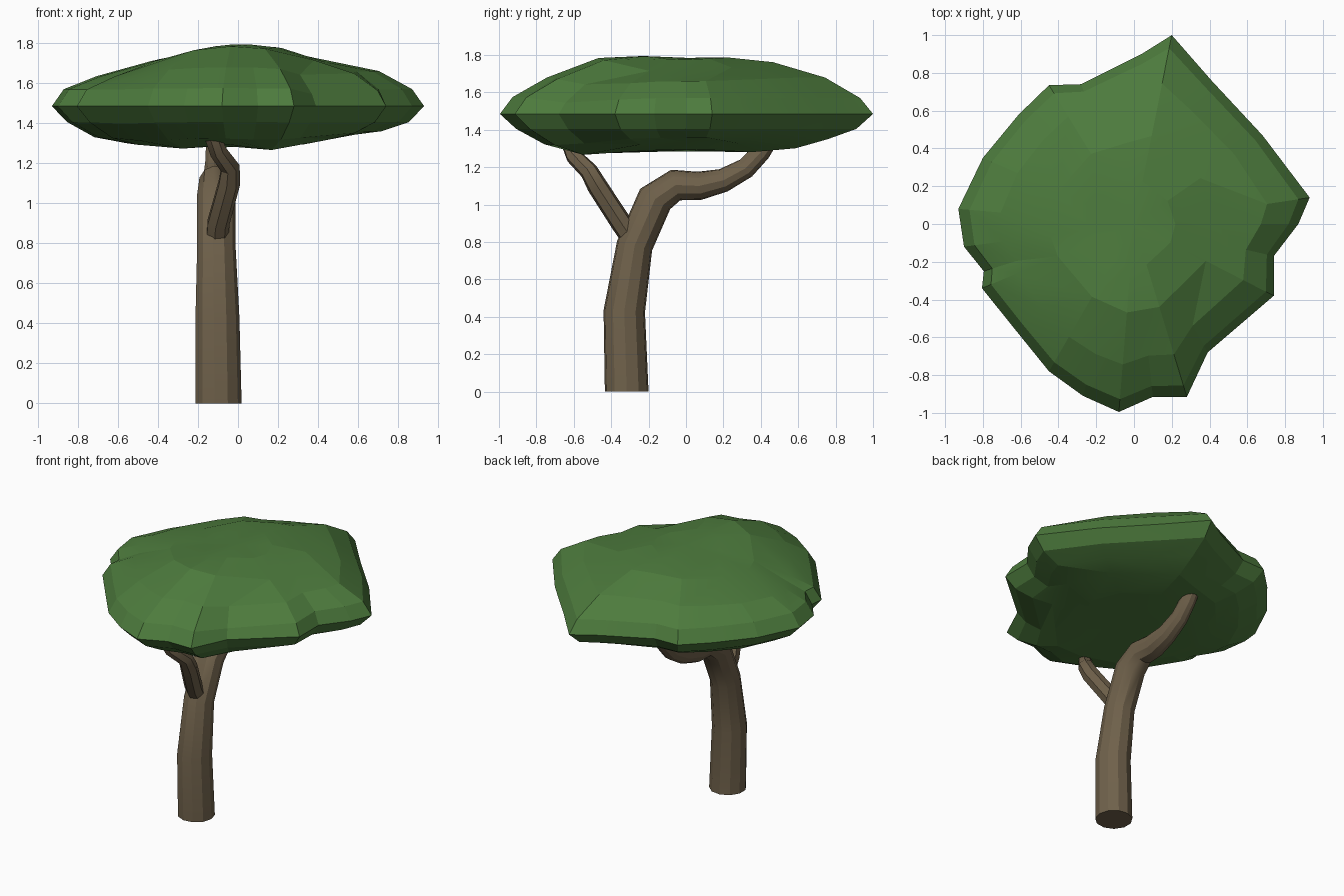
import bpy, bmesh, math
from mathutils import Vector

if "Cube" in bpy.data.objects:
    bpy.data.objects.remove(bpy.data.objects["Cube"])


def finish(bm, name, color, angle):
    bmesh.ops.recalc_face_normals(bm, faces=bm.faces)
    me = bpy.data.meshes.new(name)
    bm.to_mesh(me)
    bm.free()
    ob = bpy.data.objects.new(name, me)
    bpy.context.collection.objects.link(ob)
    mat = bpy.data.materials.new(name + "_material")
    mat.diffuse_color = (*color, 1)
    mat.use_nodes = True
    mat.node_tree.nodes["Principled BSDF"].inputs["Base Color"].default_value = mat.diffuse_color
    me.materials.append(mat)
    bpy.ops.object.select_all(action='DESELECT')
    ob.select_set(True)
    bpy.context.view_layer.objects.active = ob
    bpy.ops.object.shade_smooth_by_angle(angle=math.radians(angle))
    return ob


def bridge(bm, a, b):
    """Join two rings; a may have twice as many points as b."""
    if len(a) < len(b):
        a, b = b, a
    n, m = len(a), len(b)
    for i in range(m):
        j = (i + 1) % m
        if n == m:
            bm.faces.new((a[i], a[j], b[j], b[i]))
        else:
            bm.faces.new((a[2 * i], a[2 * i + 1], b[i]))
            bm.faces.new((a[2 * i + 1], a[(2 * i + 2) % n], b[j], b[i]))


def tube(name, path, sides, color, flat_base=False):
    """Tapered limb through (x, y, z, radius) points."""
    bm = bmesh.new()
    pts = [Vector(p[:3]) for p in path]
    rings = []
    for k, p in enumerate(pts):
        t = pts[min(k + 1, len(pts) - 1)] - pts[max(k - 1, 0)]
        if k == 0 and flat_base:
            t = Vector((0, 0, 1))
        t.normalize()
        v = t.cross(Vector((1, 0, 0))).normalized()
        u = v.cross(t)
        r = path[k][3]
        rings.append([bm.verts.new(p + r * (math.cos(a) * u + math.sin(a) * v))
                      for a in (math.tau * i / sides for i in range(sides))])
    for a, b in zip(rings, rings[1:]):
        bridge(bm, a, b)
    bm.faces.new(rings[0])
    bm.faces.new(rings[-1])
    return finish(bm, name, color, 32)


BARK = (0.16, 0.12, 0.07)
LEAF = (0.075, 0.2, 0.047)

# Trunk bending backwards into the main limb
tube("trunk", [(-.10, -.317, 0, .118), (-.105, -.33, .43, .112), (-.11, -.275, .78, .098),
               (-.11, -.165, 1.03, .098), (-.11, -.055, 1.105, .086), (-.11, .07, 1.10, .077),
               (-.11, .2, 1.13, .064), (-.11, .32, 1.195, .056), (-.11, .40, 1.28, .052),
               (-.11, .45, 1.36, .05)], 11, BARK, True)

# Small side branch towards the front
tube("side_branch", [(-.105, -.29, .82, .058), (-.10, -.345, .90, .058), (-.045, -.475, 1.10, .056),
                     (-.04, -.52, 1.18, .05), (-.10, -.60, 1.26, .045),
                     (-.13, -.63, 1.34, .042)], 7, BARK)

# Canopy: irregular outline stacked as shrinking rings
outline = [(.93, .14), (.68, .47), (.41, .76), (.20, 1.0), (.04, .90), (-.08, .84),
           (-.28, .74), (-.45, .735), (-.61, .58), (-.80, .35), (-.93, .08), (-.90, -.12),
           (-.795, -.25), (-.805, -.34), (-.62, -.57), (-.45, -.78), (-.27, -.91), (-.08, -.995),
           (.10, -.915), (.28, -.915), (.39, -.68), (.74, -.38), (.74, -.17), (.87, 0)]
# scale, height, blend to ellipse, front lift, back lift, right lift, left lift
levels = [(.38, 1.285, .6, -.005, -.005, .01, 0), (.62, 1.31, .4, -.04, -.01, .025, -.01),
          (.78, 1.35, .2, -.03, 0, .01, -.02), (.92, 1.405, .07, 0, 0, 0, 0),
          (1, 1.485, 0, 0, 0, 0, 0), (.94, 1.57, .07, .005, 0, 0, 0),
          (.77, 1.66, .25, .02, .02, 0, -.025), (.5, 1.71, .5, .075, .05, -.005, 0),
          (.25, 1.765, .7, .03, .02, .01, -.01)]
# local bumps and hollows: x, y, size, height, applies to the upper side
bumps = [(.45, -.5, .22, -.05, True), (.3, .35, .2, .015, True), (-.5, -.3, .2, -.015, True),
         (-.1, -.55, .14, .03, False), (.17, -.6, .12, -.012, False), (-.42, -.45, .2, -.015, False)]
bm = bmesh.new()
rings = []
for k, (s, z, blend, front, back, right, left) in enumerate(levels):
    ring = []
    for i, (x, y) in enumerate(outline):
        if s < .7 and i % 2 == 0:
            continue  # coarser facets near the middle
        d = Vector((x, y))
        r = d.length
        d.normalize()
        p = d * s * ((1 - blend) * r + blend * .88)
        h = z + (back if d.y > 0 else front) * d.y ** 2 + (right if d.x > 0 else left) * d.x ** 2
        if k != 4:
            for bx, by, size, lift, upper in bumps:
                if upper == (k > 4):
                    h += lift * math.exp(-((p.x - bx) ** 2 + (p.y - by) ** 2) / size ** 2)
        ring.append(bm.verts.new((p.x, p.y, h)))
    rings.append(ring)
for a, b in zip(rings, rings[1:]):
    bridge(bm, a, b)
for ring, z in ((rings[0], 1.29), (rings[-1], 1.785)):
    tip = bm.verts.new((0, 0, z))
    for i in range(len(ring)):
        bm.faces.new((ring[i], ring[(i + 1) % len(ring)], tip))
finish(bm, "canopy", LEAF, 8)
